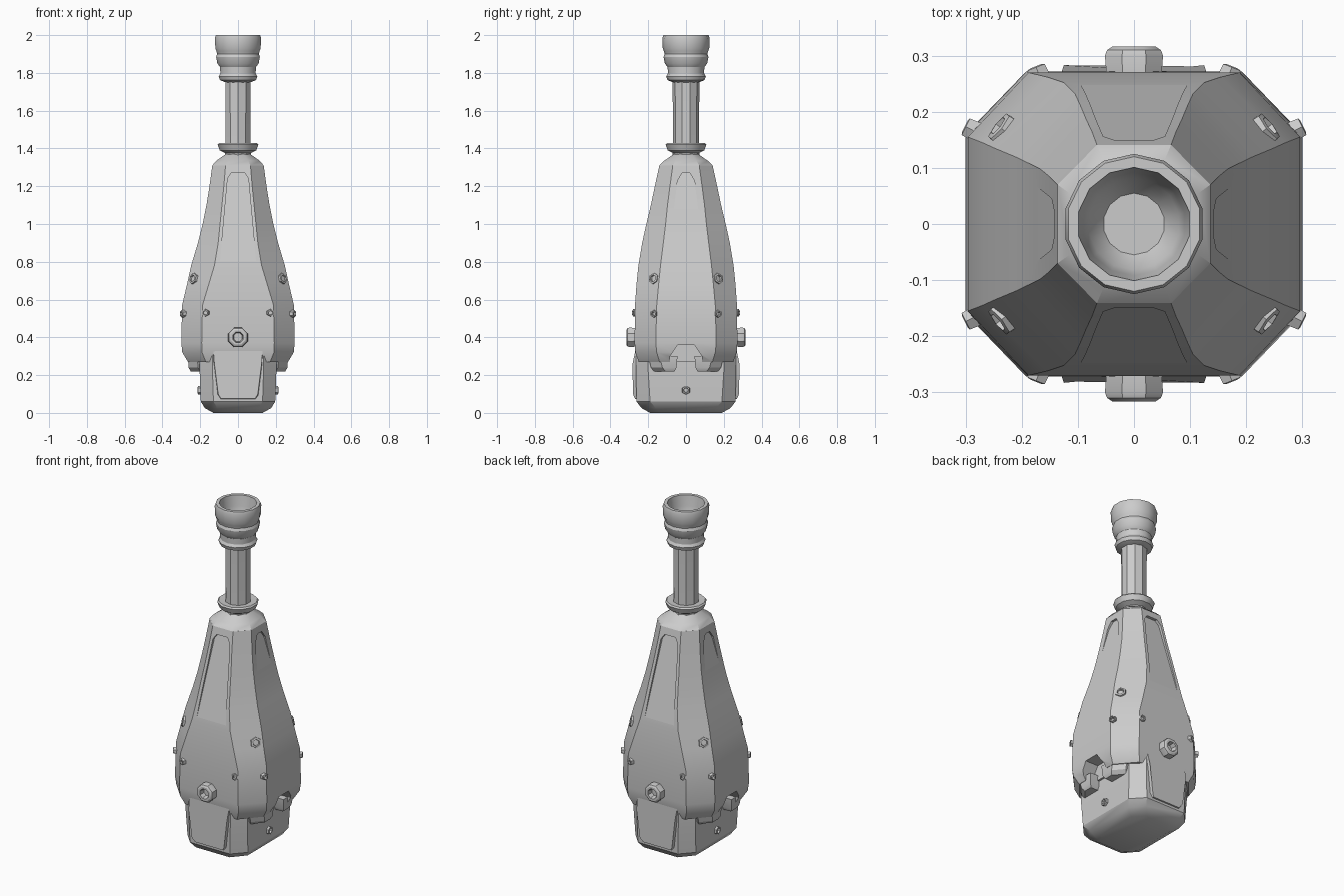
import bpy, bmesh, math
from mathutils import Vector, Matrix

if "Cube" in bpy.data.objects:
    bpy.data.objects.remove(bpy.data.objects["Cube"])


def loft(name, rings, matrix=None, smooth=30):
    """Skin a list of equal-length point rings and cap both ends."""
    bm = bmesh.new()
    vs = [[bm.verts.new(p) for p in r] for r in rings]
    n = len(vs[0])
    for a, b in zip(vs, vs[1:]):
        for i in range(n):
            j = (i + 1) % n
            bm.faces.new((a[i], a[j], b[j], b[i]))
    bm.faces.new(vs[0][::-1])
    bm.faces.new(vs[-1])
    bmesh.ops.recalc_face_normals(bm, faces=bm.faces)
    me = bpy.data.meshes.new(name)
    bm.to_mesh(me)
    bm.free()
    if matrix:
        me.transform(matrix)
    ob = bpy.data.objects.new(name, me)
    bpy.context.collection.objects.link(ob)
    if smooth:
        me.shade_smooth()
        me.set_sharp_from_angle(angle=math.radians(smooth))
    return ob


def lathe(name, profile, n=12, matrix=None, smooth=30):
    """Turn (radius, height) pairs about z."""
    return loft(name, [[(r * math.cos(2 * math.pi * (i + .5) / n),
                         r * math.sin(2 * math.pi * (i + .5) / n), z)
                        for i in range(n)] for r, z in profile], matrix, smooth)


def octagon(z, hx, hy, cx, cy):
    """Chamfered rectangle: half sizes and half lengths of the flat sides."""
    return [(hx, -cy, z), (hx, cy, z), (cx, hy, z), (-cx, hy, z),
            (-hx, cy, z), (-hx, -cy, z), (-cx, -hy, z), (cx, -hy, z)]


def aim(loc, direction):
    q = Vector(direction).to_track_quat('Z', 'Y')
    return Matrix.Translation(loc) @ q.to_matrix().to_4x4()


def turn(deg):
    return Matrix.Rotation(math.radians(deg), 4, 'Z')


def cut(target, cutter):
    m = target.modifiers.new('cut', 'BOOLEAN')
    m.operation, m.solver, m.object = 'DIFFERENCE', 'EXACT', cutter
    cutter.hide_render = True
    cutter.hide_set(True)


# Main tapering body
body = loft('body', [octagon(*r) for r in [
    (.27, .265, .25, .17, .14), (.32, .295, .268, .19, .155),
    (.37, .30, .272, .192, .16), (.57, .296, .27, .188, .155),
    (.68, .27, .262, .155, .145), (.78, .248, .252, .125, .135),
    (.90, .212, .232, .105, .12), (1.0, .187, .21, .095, .108),
    (1.1, .167, .186, .085, .098), (1.2, .151, .165, .075, .085),
    (1.31, .136, .141, .066, .07), (1.335, .115, .115, .055, .055),
    (1.37, .065, .065, .028, .028)]])


# Sloped, shallow recesses on the four faces
def recess(name, outline, floor, deg):
    (z0, d0), (z1, d1) = floor
    depth = lambda z: d0 + (d1 - d0) * (z - z0) / (z1 - z0)
    loop = outline + [(-x, z) for x, z in outline[::-1]]
    cut(body, loft(name, [[(x, -depth(z), z) for x, z in loop],
                          [(x, -.5, z) for x, z in loop]], turn(deg), 0))


for deg in (0, 180):
    recess('long_recess_cutter', [(.035, 1.27), (.055, 1.24), (.095, .80)],
           ((.80, .249), (1.27, .133)), deg)
for deg in (90, 270):
    recess('side_recess_cutter', [(.02, 1.27), (.045, 1.23), (.085, .92)],
           ((.92, .207), (1.27, .128)), deg)
    # Arched notch along the lower side edge
    recess('side_notch_cutter', [(.045, .36), (.085, .30), (.085, .2)],
           ((.2, .215), (.36, .215)), deg)

# Foot block
loft('foot_block', [octagon(*r) for r in [
    (0, .13, .19, .07, .13), (.025, .175, .235, .11, .16),
    (.06, .197, .262, .13, .19), (.22, .203, .265, .135, .2),
    (.30, .203, .265, .135, .2)]])

# Front and back foot plates
for deg, label in ((0, 'front'), (180, 'back')):
    loft(label + '_foot_plate', [
        [(-.105, y0, .06), (.105, y0, .06), (.115, y0, .09), (.135, y0, .27),
         (.15, y0, .33), (-.15, y0, .33), (-.135, y0, .27), (-.115, y0, .09)]
        if k == 0 else
        [(-.09, -.27, .075), (.09, -.27, .075), (.105, -.281, .10),
         (.125, -.283, .26), (.13, -.268, .33), (-.13, -.268, .33),
         (-.125, -.283, .26), (-.105, -.281, .10)]
        for k, y0 in enumerate((-.2, 0))], turn(deg))

# Stepped brackets under the body shoulders
for sx in (-1, 1):
    for sy in (-1, 1):
        loft('shoulder_bracket', [
            [(sx * x, sy * y, z) for x, y in
             ((.18, y0), (x1, y0), (x1, y1), (x1 - .05, y1 + .06), (.12, y1 + .06))]
            for z, x1, y0, y1 in ((.22, .25, .06, .11), (.24, .262, .05, .125),
                                  (.30, .265, .045, .14))])

# Round hollow ports on front and back
for s in (-1, 1):
    lathe('port', [(.052, 0), (.056, .05), (.052, .06), (.042, .066),
                   (.030, .066), (.024, .035)], 8, aim((0, s * .25, .40), (0, s, 0)))


# Small hollow studs around the body
def stud(loc, direction, r):
    d = Vector(direction).normalized()
    lathe('stud', [(r * 1.15, -.02), (r, .012), (r * .65, .014), (r * .5, -.004)],
          6, aim(Vector(loc), d))


for sx in (-1, 1):
    for sy in (-1, 1):
        stud((sx * .232, sy * .167, .71), (sx, sy * .8, .3), .030)
        stud((sx * .17, sy * .268, .53), (sx * .4, sy, 0), .019)
        stud((sx * .289, sy * .168, .525), (sx, sy * .5, 0), .019)
    stud((sx * .2, 0, .12), (sx, 0, 0), .022)

# Flange, neck and hollow cup
lathe('neck_flange', [(.062, 1.36), (.07, 1.375), (.10, 1.39), (.112, 1.42),
                      (.105, 1.428), (.07, 1.425)], 12)
lathe('neck', [(.072, 1.36), (.069, 1.45), (.071, 1.79)], 10)
lathe('mouth_cup', [
    (.068, 1.75), (.098, 1.762), (.105, 1.782), (.096, 1.797), (.097, 1.83),
    (.112, 1.85), (.119, 1.885), (.113, 1.90), (.117, 1.915), (.123, 1.93),
    (.125, 1.985), (.120, 2.0), (.101, 2.0), (.092, 1.94), (.082, 1.885),
    (.055, 1.85)], 14)
